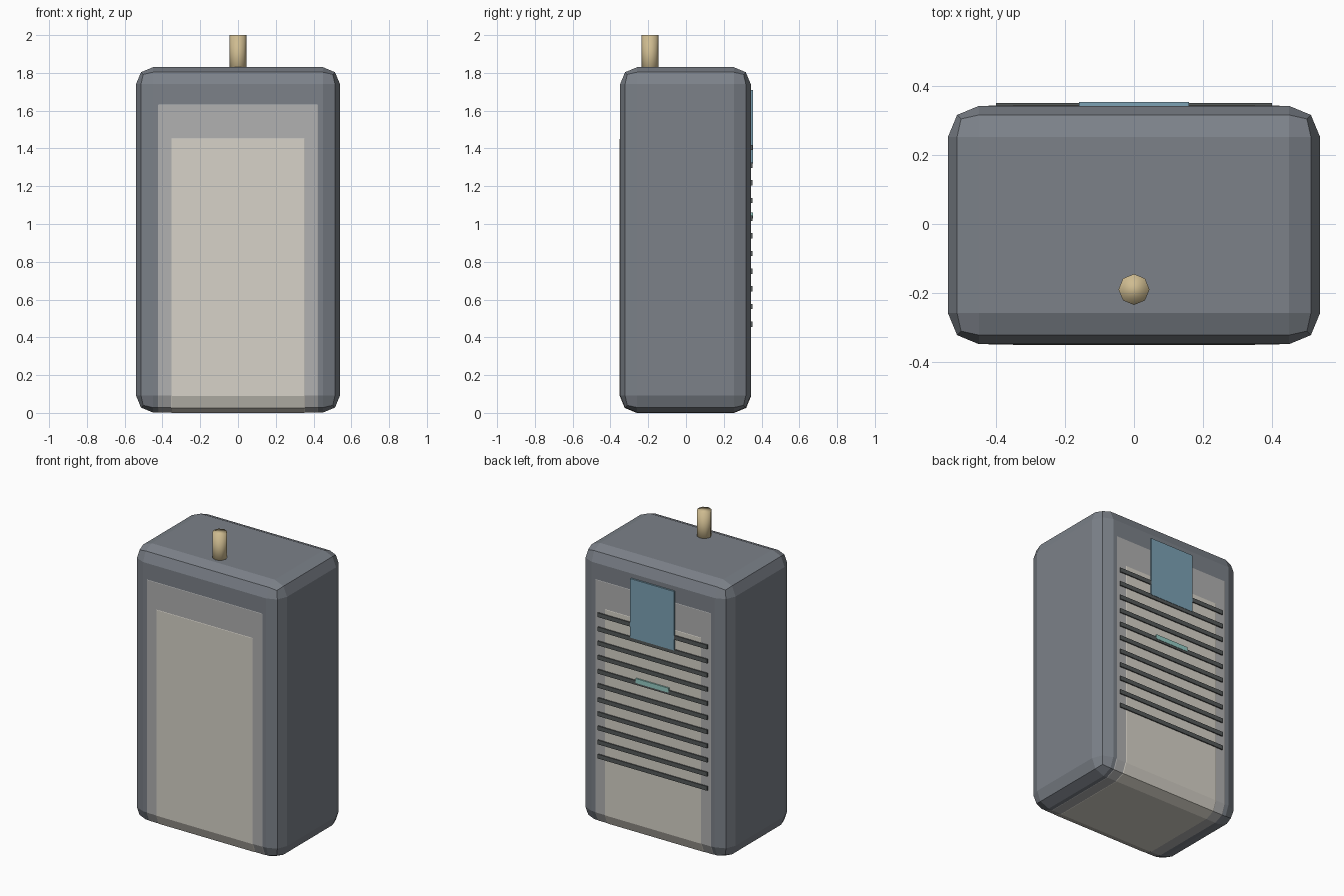
import bpy
from mathutils import Matrix

if "Cube" in bpy.data.objects:
    bpy.data.objects.remove(bpy.data.objects["Cube"])


def material(name, rgb):
    m = bpy.data.materials.new(name)
    m.diffuse_color = (*rgb, 1)
    m.use_nodes = True
    m.node_tree.nodes["Principled BSDF"].inputs["Base Color"].default_value = m.diffuse_color
    return m


SLATE = material("slate", (0.20, 0.22, 0.25))
CREAM = material("cream", (0.68, 0.65, 0.58))
SILVER = material("silver", (0.44, 0.44, 0.44))
DARK = material("dark", (0.09, 0.10, 0.10))
BLUE = material("blue", (0.20, 0.36, 0.46))
TEAL = material("teal", (0.30, 0.60, 0.55))
BRASS = material("brass", (0.62, 0.50, 0.28))


def box(name, x, y, z, mat, bevel=0):
    """Box from (min, max) ranges, optionally with two-segment bevelled edges."""
    size = [r[1] - r[0] for r in (x, y, z)]
    bpy.ops.mesh.primitive_cube_add(size=1, location=[sum(r) / 2 for r in (x, y, z)])
    ob = bpy.context.object
    ob.name = name
    ob.data.transform(Matrix.Diagonal((*size, 1)))
    ob.data.materials.append(mat)
    if bevel:
        mod = ob.modifiers.new("bevel", "BEVEL")
        mod.width = bevel
        mod.segments = 2
    return ob


# Body and the two narrower shells that show flush on front, back and underside
B = 0.09
box("body", (-0.54, 0.54), (-0.349, 0.343), (0.002, 1.83), SLATE, B)
box("outer_panel", (-0.51, 0.51), (-0.350, 0.344), (0.001, 1.72), SILVER, B)
box("inner_panel", (-0.44, 0.44), (-0.351, 0.345), (0, 1.54), CREAM, B)

# Grille slats on the back
for i in range(11):
    z = 0.47 + i * 0.0935
    box(f"back_slat_{i + 1}", (-0.40, 0.40), (0.335, 0.352), (z - 0.014, z + 0.014), DARK)

# Back window and indicator strip
box("back_window", (-0.16, 0.16), (0.335, 0.354), (1.32, 1.71), BLUE)
box("indicator_strip", (-0.12, 0.12), (0.335, 0.354), (1.03, 1.06), TEAL)

# Antenna stub
bpy.ops.mesh.primitive_cylinder_add(vertices=8, radius=0.045, depth=0.22, location=(0, -0.19, 1.89))
antenna = bpy.context.object
antenna.name = "antenna_stub"
antenna.data.materials.append(BRASS)
bpy.ops.object.shade_smooth()
